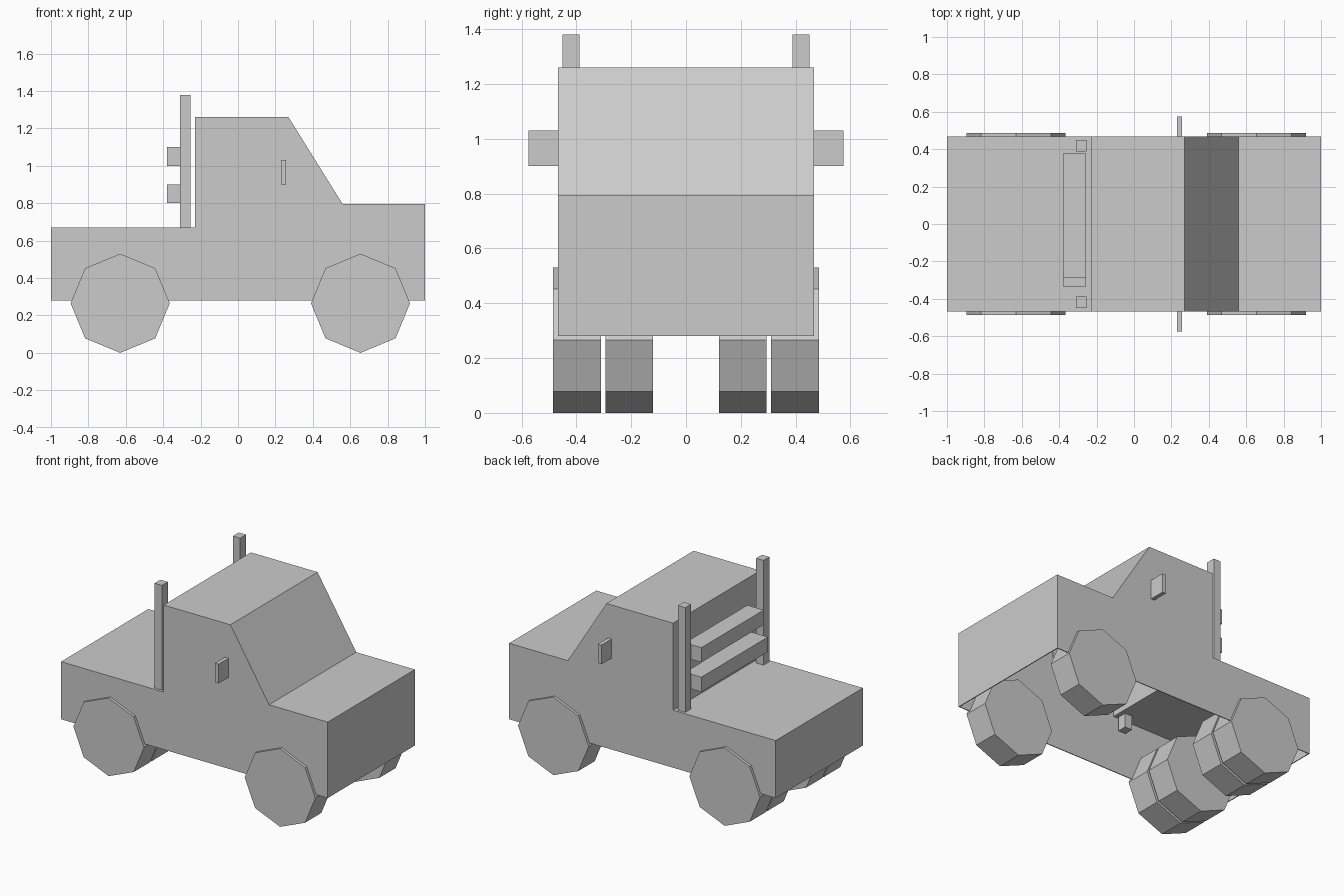
import bpy, bmesh, math
from mathutils import Matrix

if "Cube" in bpy.data.objects:
    bpy.data.objects.remove(bpy.data.objects["Cube"], do_unlink=True)

grey = bpy.data.materials.new("plain_grey")
grey.use_nodes = True
colour = (0.6, 0.6, 0.6, 1)
grey.diffuse_color = colour
grey.node_tree.nodes["Principled BSDF"].inputs["Base Color"].default_value = colour


def finish(name, bm):
    mesh = bpy.data.meshes.new(name)
    bm.to_mesh(mesh)
    bm.free()
    mesh.materials.append(grey)
    obj = bpy.data.objects.new(name, mesh)
    bpy.context.collection.objects.link(obj)
    return obj


def box(name, x, y, z):
    """Box from (low, high) ranges on each axis."""
    bm = bmesh.new()
    bmesh.ops.create_cube(bm, size=1)
    for v in bm.verts:
        for axis, (low, high) in enumerate((x, y, z)):
            v.co[axis] = high if v.co[axis] > 0 else low
    return finish(name, bm)


def wheel(name, x, y):
    """Eight-sided wheel with a corner pointing straight up."""
    bm = bmesh.new()
    bmesh.ops.create_cone(bm, cap_ends=True, segments=8, radius1=0.265,
                          radius2=0.265, depth=0.175,
                          matrix=Matrix.Translation((x, y, 0.265))
                          @ Matrix.Rotation(math.pi / 2, 4, "X"))
    return finish(name, bm)


# Body shell: side profile extruded across the width, open underneath
profile = [(-1, 0.28), (1, 0.28), (1, 0.795), (0.56, 0.795),
           (0.27, 1.26), (-0.23, 1.26), (-0.23, 0.67), (-1, 0.67)]
bm = bmesh.new()
side = bm.faces.new([bm.verts.new((x, -0.467, z)) for x, z in profile])
extruded = bmesh.ops.extrude_face_region(bm, geom=[side], use_keep_orig=True)
moved = [g for g in extruded["geom"] if isinstance(g, bmesh.types.BMVert)]
bmesh.ops.translate(bm, verts=moved, vec=(0, 0.934, 0))
bmesh.ops.recalc_face_normals(bm, faces=bm.faces)
floor = [f for f in bm.faces if f.normal.z < -0.9]
bmesh.ops.delete(bm, geom=floor, context="FACES_ONLY")
body = finish("body_shell", bm)
skin = body.modifiers.new("skin", "SOLIDIFY")
skin.thickness = 0.008
skin.offset = -1

# Exhaust stacks, mirrors and wheels on both sides
for label, s in (("near", -1), ("far", 1)):
    box(f"{label}_exhaust_stack", (-0.31, -0.255),
        sorted((s * 0.388, s * 0.45)), (0.57, 1.38))
    box(f"{label}_mirror", (0.23, 0.257),
        sorted((s * 0.46, s * 0.575)), (0.9, 1.03))
    wheel(f"{label}_front_wheel", 0.655, s * 0.398)
    wheel(f"{label}_rear_outer_wheel", -0.63, s * 0.398)
    wheel(f"{label}_rear_inner_wheel", -0.63, s * 0.207)

# Cross bars behind the cab
box("lower_cross_bar", (-0.38, -0.257), (-0.335, 0.378), (0.8, 0.9))
box("upper_cross_bar", (-0.38, -0.257), (-0.29, 0.378), (1.0, 1.1))
